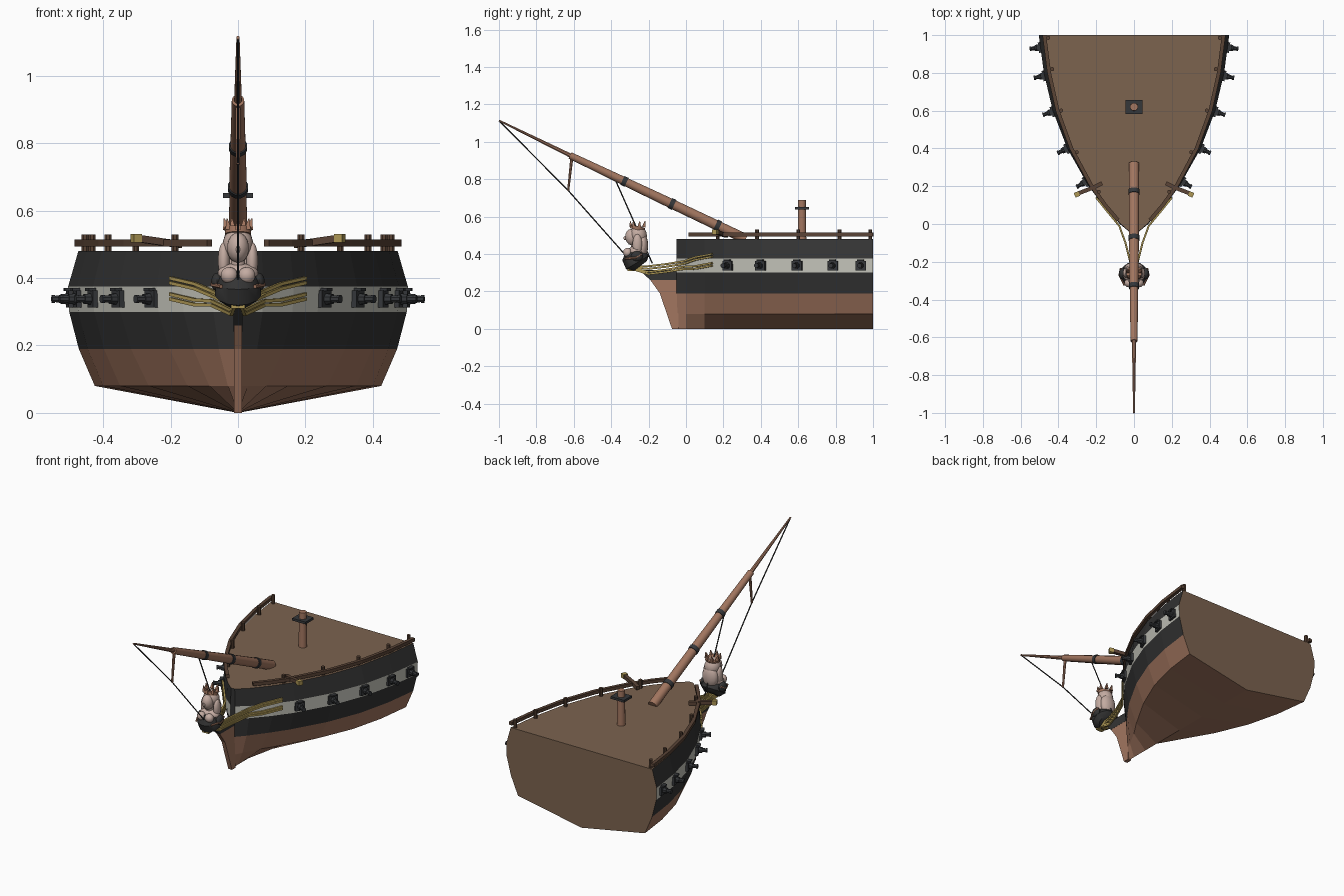
import bpy, bmesh, math
from mathutils import Vector, Matrix

if "Cube" in bpy.data.objects:
    bpy.data.objects.remove(bpy.data.objects["Cube"], do_unlink=True)


def material(name, r, g, b):
    m = bpy.data.materials.new(name)
    m.use_nodes = True
    m.diffuse_color = (r, g, b, 1)
    bsdf = m.node_tree.nodes["Principled BSDF"]
    bsdf.inputs["Base Color"].default_value = (r, g, b, 1)
    bsdf.inputs["Roughness"].default_value = 0.8
    return m


COPPER = material("copper brown", 0.36, 0.18, 0.115)
BLACK = material("hull black", 0.034, 0.034, 0.034)
WHITE = material("band white", 0.56, 0.56, 0.5)
DECK = material("deck brown", 0.2, 0.125, 0.078)
RAIL = material("dark wood", 0.1, 0.056, 0.036)
GOLD = material("gold", 0.42, 0.31, 0.09)
SKIN = material("pale skin", 0.55, 0.41, 0.36)
IRON = material("iron", 0.035, 0.038, 0.042)


def finish(name, bm, mats, smooth=False):
    bmesh.ops.recalc_face_normals(bm, faces=bm.faces)
    me = bpy.data.meshes.new(name)
    bm.to_mesh(me)
    bm.free()
    for m in mats:
        me.materials.append(m)
    ob = bpy.data.objects.new(name, me)
    bpy.context.collection.objects.link(ob)
    if smooth:
        bpy.ops.object.select_all(action='DESELECT')
        bpy.context.view_layer.objects.active = ob
        ob.select_set(True)
        bpy.ops.object.shade_smooth_by_angle(angle=math.radians(40))
    return ob


def sweep(name, pts, radii, mat, sides=8):
    """Tube along a path, with one radius for all points or one each."""
    pts = [Vector(p) for p in pts]
    if not isinstance(radii, (list, tuple)):
        radii = [radii] * len(pts)
    bm, rings = bmesh.new(), []
    for i, p in enumerate(pts):
        t = (pts[min(i + 1, len(pts) - 1)] - pts[max(i - 1, 0)]).normalized()
        up = Vector((0, 1, 0)) if abs(t.z) > 0.95 else Vector((0, 0, 1))
        u = t.cross(up).normalized()
        v = u.cross(t)
        ang = [2 * math.pi * (k + 0.5) / sides for k in range(sides)]
        rings.append([bm.verts.new(p + radii[i] * (u * math.cos(a) + v * math.sin(a))) for a in ang])
    for a, b in zip(rings, rings[1:]):
        for k in range(sides):
            n = (k + 1) % sides
            bm.faces.new((a[k], a[n], b[n], b[k]))
    bm.faces.new(rings[0])
    bm.faces.new(rings[-1])
    return finish(name, bm, [mat], sides > 6)


def box(name, loc, size, mat, turn=0):
    bm = bmesh.new()
    m = Matrix.Translation(loc) @ Matrix.Rotation(turn, 4, 'Z') @ Matrix.Diagonal((*size, 1))
    bmesh.ops.create_cube(bm, size=1, matrix=m)
    return finish(name, bm, [mat])


def ball(name, loc, size, mat, tilt=0):
    bm = bmesh.new()
    m = Matrix.Translation(loc) @ Matrix.Rotation(tilt, 4, 'X') @ Matrix.Diagonal((*size, 1))
    bmesh.ops.create_uvsphere(bm, u_segments=14, v_segments=9, radius=1, matrix=m)
    return finish(name, bm, [mat], True)


def prism(name, profile, half, mat):
    """Side profile of (y, z) points given thickness across x."""
    bm = bmesh.new()
    a, b = [[bm.verts.new((s * half, y, z)) for y, z in profile] for s in (-1, 1)]
    bm.faces.new(a)
    bm.faces.new(b)
    for i in range(len(a)):
        j = (i + 1) % len(a)
        bm.faces.new((a[i], a[j], b[j], b[i]))
    return finish(name, bm, [mat])


# Hull stations: y, half width at the chine, half width at the gun band
STATIONS = [(-0.05, 0.008, 0.014), (0, 0.03, 0.075), (0.1, 0.085, 0.165), (0.2, 0.15, 0.24),
            (0.4, 0.265, 0.353), (0.6, 0.35, 0.43), (0.8, 0.4, 0.477), (1, 0.425, 0.504)]
# Levels: z, blend from chine to band, and scale
LEVELS = [(0.08, 0, 1), (0.19, 0.6, 1), (0.3, 0.96, 1), (0.375, 1, 1), (0.48, 1, 0.94)]


def half_width(y):
    for a, b in zip(STATIONS, STATIONS[1:]):
        if y <= b[0]:
            return a[2] + (b[2] - a[2]) * (y - a[0]) / (b[0] - a[0])
    return STATIONS[-1][2]


# Hull, with bands of colour by height, flat deck and flat stern
bm, rows = bmesh.new(), []
for y, chine, band in STATIONS:
    side = [((chine + (band - chine) * f) * s, z) for z, f, s in LEVELS]
    outline = [(-x, z) for x, z in reversed(side)] + [(0, 0)] + side
    rows.append([bm.verts.new((x, y, z)) for x, z in outline])
strip = [BLACK, WHITE, BLACK, COPPER, COPPER]
hull_mats = [COPPER, BLACK, WHITE, DECK]
strip = strip + strip[::-1]
for a, b in zip(rows, rows[1:]):
    for k, m in enumerate(strip):
        f = bm.faces.new((a[k], a[k + 1], b[k + 1], b[k]))
        f.material_index = hull_mats.index(m)
    bm.faces.new((a[0], a[-1], b[-1], b[0])).material_index = 3
bm.faces.new(rows[0]).material_index = 1
bm.faces.new(rows[-1]).material_index = 3
finish("hull", bm, hull_mats)

# Stem and beakhead
prism("stem", [(-0.04, 0), (-0.075, 0), (-0.14, 0.19), (-0.19, 0.26), (-0.04, 0.26)], 0.012, COPPER)
prism("beakhead", [(-0.04, 0.26), (-0.19, 0.26), (-0.25, 0.315), (-0.04, 0.315)], 0.013, BLACK)
box("beak_cap", (0, -0.275, 0.325), (0.042, 0.075, 0.03), GOLD)

for s, tag in ((1, "left"), (-1, "right")):
    # Deck rail and its posts
    ys = [0.02, 0.1, 0.2, 0.3, 0.4, 0.5, 0.6, 0.7, 0.8, 0.9, 1]
    sweep(f"rail_{tag}", [(s * (half_width(y) * 0.95 - 0.004), y, 0.504) for y in ys], 0.014, RAIL, 4)
    for y in (0.17, 0.38, 0.6, 0.82, 0.985):
        x = s * (half_width(y) * 0.94 - 0.018)
        sweep(f"rail_post_{tag}", [(x, y, 0.475), (x, y, 0.53)], 0.011, RAIL, 8)

    # Anchor beam with gold end
    sweep(f"anchor_beam_{tag}", [(s * 0.17, 0.215, 0.5), (s * 0.21, 0.195, 0.505), (s * 0.3, 0.16, 0.518)],
          0.015, RAIL, 4)
    box(f"anchor_beam_cap_{tag}", (s * 0.302, 0.157, 0.518), (0.026, 0.026, 0.026), GOLD, -s * 0.4)

    # Guns in their ports, facing out from the hull
    for y in (0.225, 0.4, 0.595, 0.785, 0.935):
        w = half_width(y)
        slope = (half_width(y + 0.03) - half_width(y - 0.03)) / 0.06
        out = Vector((s, -s * s * slope, 0)).normalized()
        spot = Vector((s * w, y, 0.338))
        turn = math.atan2(out.y, out.x)
        box(f"gun_port_{tag}", spot, (0.022, 0.056, 0.05), IRON, turn)
        box(f"gun_port_lid_{tag}", spot + out * 0.006 + Vector((0, 0, 0.028)), (0.03, 0.034, 0.008), IRON, turn)
        reach = [0, 0.03, 0.03, 0.048, 0.048, 0.056]
        sweep(f"gun_{tag}", [spot + out * (d + 0.0004 * i) for i, d in enumerate(reach)],
              [0.018, 0.016, 0.012, 0.01, 0.013, 0.013], IRON, 8)

    # Gilded head rails, upper and lower pairs, curving onto the bow
    for dz, end_z in ((0, 0.4), (-0.014, 0.386), (-0.03, 0.352), (-0.042, 0.338)):
        path = [(s * (half_width(0.14) + 0.006), 0.14, end_z), (s * 0.128, 0.05, end_z - 0.017),
                (s * 0.078, -0.01, 0.362 + dz), (s * 0.045, -0.1, 0.347 + dz),
                (s * 0.02, -0.2, 0.335 + dz), (s * 0.012, -0.27, 0.335 + dz * 0.5)]
        sweep(f"head_rail_{tag}", path, 0.007, GOLD, 4)

# Foremast stump with square cap
sweep("mast", [(0, 0.62, 0.47), (0, 0.62, 0.69)], [0.024, 0.021], COPPER, 12)
box("mast_cap", (0, 0.62, 0.645), (0.09, 0.075, 0.014), IRON)

# Bowsprit, its extension and iron bands
heel, tip = Vector((0, 0.32, 0.48)), Vector((0, -0.62, 0.927))
sweep("bowsprit", [heel, heel.lerp(tip, 0.5), tip], [0.028, 0.026, 0.019], COPPER, 12)
sweep("jib_boom", [tip.lerp(heel, 0.05), (0, -1, 1.114)], [0.013, 0.005], COPPER, 8)
for t, r in ((0.16, 0.031), (0.42, 0.03), (0.69, 0.027)):
    sweep("bowsprit_band", [heel.lerp(tip, t - 0.012), heel.lerp(tip, t + 0.012)], r, IRON, 12)

# Striker and stays
sweep("striker", [(0, -0.61, 0.92), (0, -0.63, 0.738)], [0.009, 0.006], COPPER, 8)
sweep("outer_stay", [(0, -0.995, 1.108), (0, -0.63, 0.74), (0, -0.28, 0.345)], 0.0035, BLACK, 6)
sweep("inner_stay", [(0, -0.375, 0.79), (0, -0.18, 0.35)], 0.0035, BLACK, 6)

# Figurehead: bodice, bust, head, hair and crown
sweep("bodice", [(0, -0.245, 0.335), (0, -0.26, 0.355), (0, -0.275, 0.385), (0, -0.28, 0.425)],
      [0.045, 0.07, 0.068, 0.04], BLACK, 14)
ball("shoulders", (0, -0.268, 0.415), (0.062, 0.042, 0.03), SKIN)
sweep("neck", [(0, -0.27, 0.42), (0, -0.275, 0.47)], 0.022, SKIN, 10)
ball("face", (0, -0.288, 0.49), (0.033, 0.037, 0.045), SKIN, 0.15)
ball("nose", (0, -0.326, 0.485), (0.006, 0.008, 0.011), SKIN)
ball("hair", (0, -0.255, 0.5), (0.046, 0.046, 0.052), SKIN, 0.2)
ball("hair_back", (0, -0.232, 0.445), (0.05, 0.03, 0.065), SKIN)
for s, tag in ((1, "left"), (-1, "right")):
    ball(f"hair_lock_{tag}", (s * 0.042, -0.26, 0.452), (0.018, 0.026, 0.055), SKIN)
    ball(f"breast_{tag}", (s * 0.026, -0.312, 0.408), (0.026, 0.024, 0.025), SKIN)
    ball(f"sleeve_{tag}", (s * 0.062, -0.262, 0.388), (0.018, 0.032, 0.028), BLACK)
    sweep(f"sleeve_trim_{tag}", [(s * 0.07, -0.235, 0.4), (s * 0.077, -0.27, 0.38), (s * 0.05, -0.325, 0.375)],
          0.006, COPPER, 6)
sweep("crown_band", [(0, -0.262, 0.53), (0, -0.258, 0.548)], [0.039, 0.041], COPPER, 14)
for k in range(7):
    a = 2 * math.pi * k / 7 - math.pi / 2
    c, d = math.cos(a), math.sin(a)
    sweep("crown_point", [(c * 0.036, -0.258 + d * 0.036, 0.545), (c * 0.042, -0.256 + d * 0.042, 0.577)],
          [0.013, 0.002], COPPER, 4)
